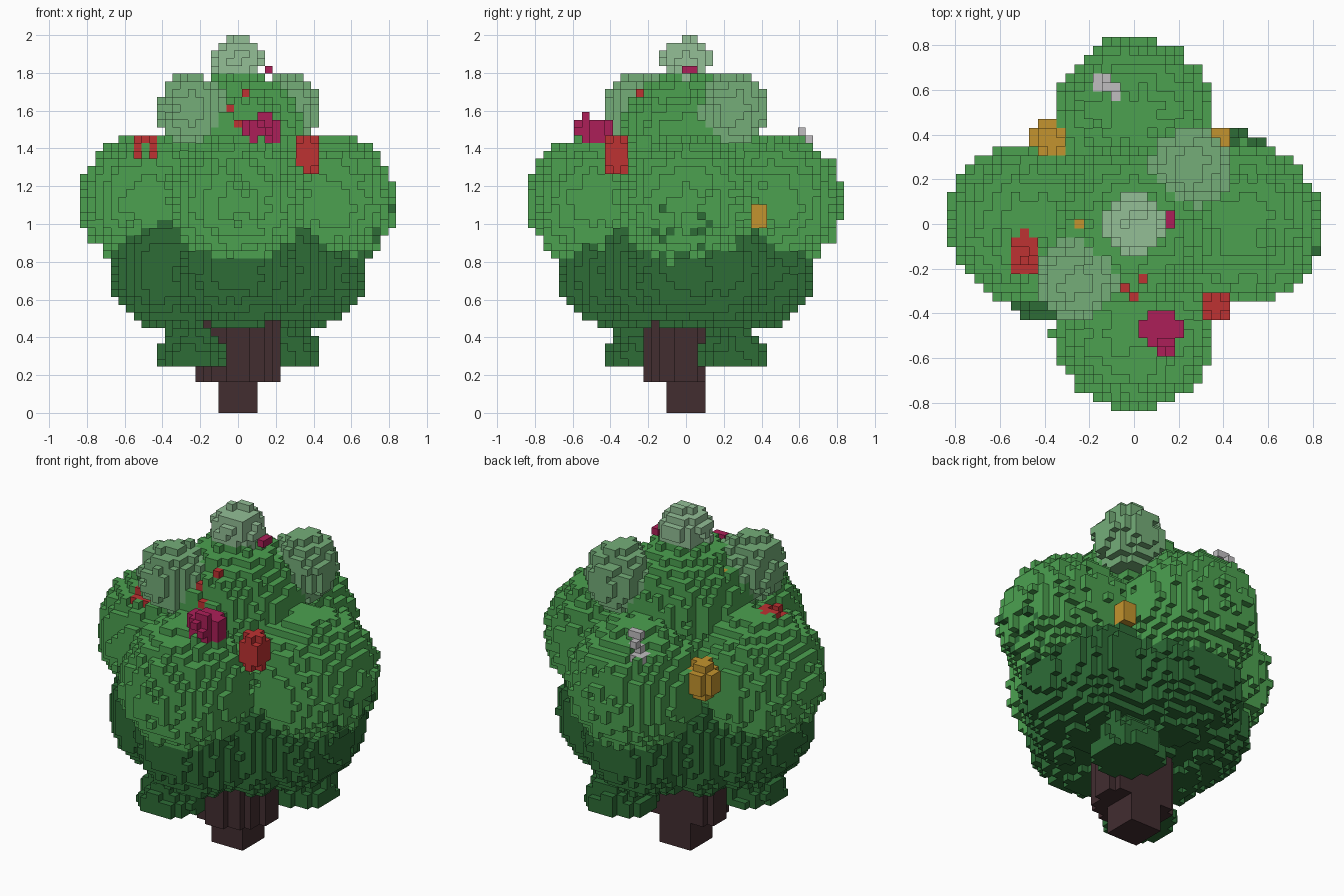
import bpy, bmesh, math, random
from mathutils import Vector

random.seed(7)
if "Cube" in bpy.data.objects:
    bpy.data.objects.remove(bpy.data.objects["Cube"])

V = 2 / 49          # size of one cube
cells = {}          # (i, j, k) -> part name; x and y cells are centred on 0

COLOURS = {
    "bark brown": (66, 45, 48), "leaf green": (76, 161, 80), "dark green": (45, 108, 54),
    "pale green": (117, 174, 121), "frosted green": (147, 191, 150), "red": (190, 50, 50),
    "magenta": (172, 31, 88), "amber": (196, 148, 46), "pale grey": (192, 190, 192),
}
PARTS = {
    "trunk": "bark brown", "leaf_lobes": "leaf green", "lower_leaves": "dark green",
    "low_tufts": "dark green", "pale_tufts": "pale green", "top_tuft": "frosted green",
    "red_flowers": "red", "magenta_flowers": "magenta", "amber_flowers": "amber",
    "grey_flower": "pale grey",
}


def blob(part, centre, radii, rough=0.08, floor=0.0, replace=False):
    """Fill a ragged ellipsoid with cubes; cubes already placed win."""
    lo = [math.floor((c - r) / V) - 1 for c, r in zip(centre, radii)]
    hi = [math.ceil((c + r) / V) + 1 for c, r in zip(centre, radii)]
    for i in range(lo[0], hi[0] + 1):
        for j in range(lo[1], hi[1] + 1):
            for k in range(max(lo[2], 0), min(hi[2], 48) + 1):
                p = (i * V, j * V, (k + 0.5) * V)
                d = math.sqrt(sum(((a - c) / r) ** 2 for a, c, r in zip(p, centre, radii)))
                if p[2] > floor and d < 1 - rough * random.random():
                    if replace or (i, j, k) not in cells:
                        cells[i, j, k] = part


def paint_top(part, spots):
    """Recolour the highest cube above each (i, j)."""
    for i, j in spots:
        column = [c for c in cells if c[0] == i and c[1] == j]
        cells[max(column, key=lambda c: c[2])] = part


# Trunk: square foot, then a wider round stem with a flat back
for i in range(-5, 6):
    for j in range(-5, 3):
        for k in range(14):
            if (k < 4 and max(abs(i), abs(j)) <= 2) or (k >= 4 and math.hypot(i, j) < 5.2):
                cells[i, j, k] = "trunk"

# Small tufts: two on the shoulders, two beside the trunk, one on the crown
for s in (-1, 1):
    blob("pale_tufts", (s * 0.25, s * 0.25, 1.61), (0.19, 0.19, 0.20), 0.14)
    blob("low_tufts", (s * 0.25, s * 0.25, 0.25), (0.195, 0.195, 0.25), 0.1, 0.245)
blob("top_tuft", (0, 0, 1.87), (0.145, 0.145, 0.12), 0.12)
for c in ((-1, 0, 47), (-1, 0, 48), (1, 1, 47), (1, 1, 48), (1, 0, 47), (0, -1, 47)):
    cells[c] = "top_tuft"

# Bright foliage: four side lobes around a raised centre
AXES = ((1, 0), (-1, 0), (0, 1), (0, -1))
for x, y in AXES:
    blob("leaf_lobes", (x * 0.475, y * 0.475, 1.12), (0.37, 0.37, 0.37))
blob("leaf_lobes", (0, 0, 1.44), (0.37, 0.37, 0.375))
blob("leaf_lobes", (0, 0, 1.15), (0.42, 0.42, 0.40))

# Dark lower foliage: four lobes, a core and corner fillers
for x, y in AXES:
    blob("lower_leaves", (x * 0.33, y * 0.33, 0.745), (0.365, 0.365, 0.31), 0.08, 0.449)
blob("lower_leaves", (0, 0, 0.745), (0.46, 0.46, 0.31), 0.04, 0.449)
for s in (-1, 1):
    blob("lower_leaves", (s * 0.40, s * 0.20, 0.75), (0.24, 0.25, 0.31), 0.05, 0.449)
    blob("lower_leaves", (s * 0.27, s * 0.25, 0.77), (0.20, 0.20, 0.31), 0.05, 0.449)
    blob("lower_leaves", (s * 0.28, -s * 0.25, 0.76), (0.20, 0.20, 0.31), 0.05, 0.449)

# Dark flecks on the left lobe
for c in [c for c in cells if cells[c] == "leaf_lobes" and c[0] > 15]:
    if -4 <= c[1] <= 4 and 20 <= c[2] <= 26 and random.random() < 0.28:
        cells[c] = "lower_leaves"

# Flower clumps
CLUMPS = (
    ("red_flowers", (9, -9, 33.5), (1.6, 1.6, 2.6)),
    ("magenta_flowers", (3, -11.5, 36.5), (2.7, 2.0, 1.9)),
    ("amber_flowers", (-9.3, 9.3, 29.5), (2.1, 2.1, 2.6)),
    ("amber_flowers", (9.3, 9.3, 25.5), (1.4, 1.4, 1.8)),
)
for part, c, r in CLUMPS:
    blob(part, [a * V for a in c], [a * V for a in r], 0, replace=True)
for c in ((3, -13, 38), (4, -13, 38), (3, -14, 37), (4, -14, 36), (2, -13, 37)):
    cells[c] = "magenta_flowers"
cells[4, 0, 44] = cells[4, 1, 44] = "magenta_flowers"

# Flowers lying flush in the leaves
paint_top("red_flowers", [(i, j) for i in (-13, -12, -11) for j in (-5, -4, -3)]
          + [(-12, -2), (-12, -1), (-13, -2), (-11, -2)]
          + [(-1, -7), (0, -8), (1, -6)])
paint_top("amber_flowers", [(-6, 0)])
paint_top("grey_flower", [(-4, 16), (-3, 16), (-4, 15), (-3, 15), (-2, 15), (-2, 14)])
for c in ((-3, 15, 36), (-2, 15, 36), (-3, 16, 35)):
    cells[c] = "grey_flower"


def linear(c):
    c /= 255
    return c / 12.92 if c < 0.04045 else ((c + 0.055) / 1.055) ** 2.4


# Materials
materials = {}
for name, rgb in COLOURS.items():
    m = bpy.data.materials.new(name)
    m.use_nodes = True
    col = tuple(linear(c) for c in rgb) + (1,)
    m.diffuse_color = col
    bsdf = m.node_tree.nodes["Principled BSDF"]
    bsdf.inputs["Base Color"].default_value = col
    bsdf.inputs["Roughness"].default_value = 0.9
    materials[name] = m

# Each part becomes one mesh holding only its exposed cube faces
DIRS = [Vector(d) for d in ((1, 0, 0), (-1, 0, 0), (0, 1, 0), (0, -1, 0), (0, 0, 1), (0, 0, -1))]
for part, colour in PARTS.items():
    bm = bmesh.new()
    shared = {}
    for c in [c for c in cells if cells[c] == part]:
        mid = Vector((c[0], c[1], c[2] + 0.5))
        for d in DIRS:
            if (c[0] + int(d.x), c[1] + int(d.y), c[2] + int(d.z)) in cells:
                continue
            u = Vector((d.y, d.z, d.x))
            w = d.cross(u)
            corners = []
            for a, b in ((-1, -1), (1, -1), (1, 1), (-1, 1)):
                p = mid + (d + u * a + w * b) / 2
                key = tuple(round(q * 2) for q in p)
                if key not in shared:
                    shared[key] = bm.verts.new(p * V)
                corners.append(shared[key])
            bm.faces.new(corners)
    mesh = bpy.data.meshes.new(part)
    bm.to_mesh(mesh)
    bm.free()
    mesh.materials.append(materials[colour])
    bpy.context.collection.objects.link(bpy.data.objects.new(part, mesh))
